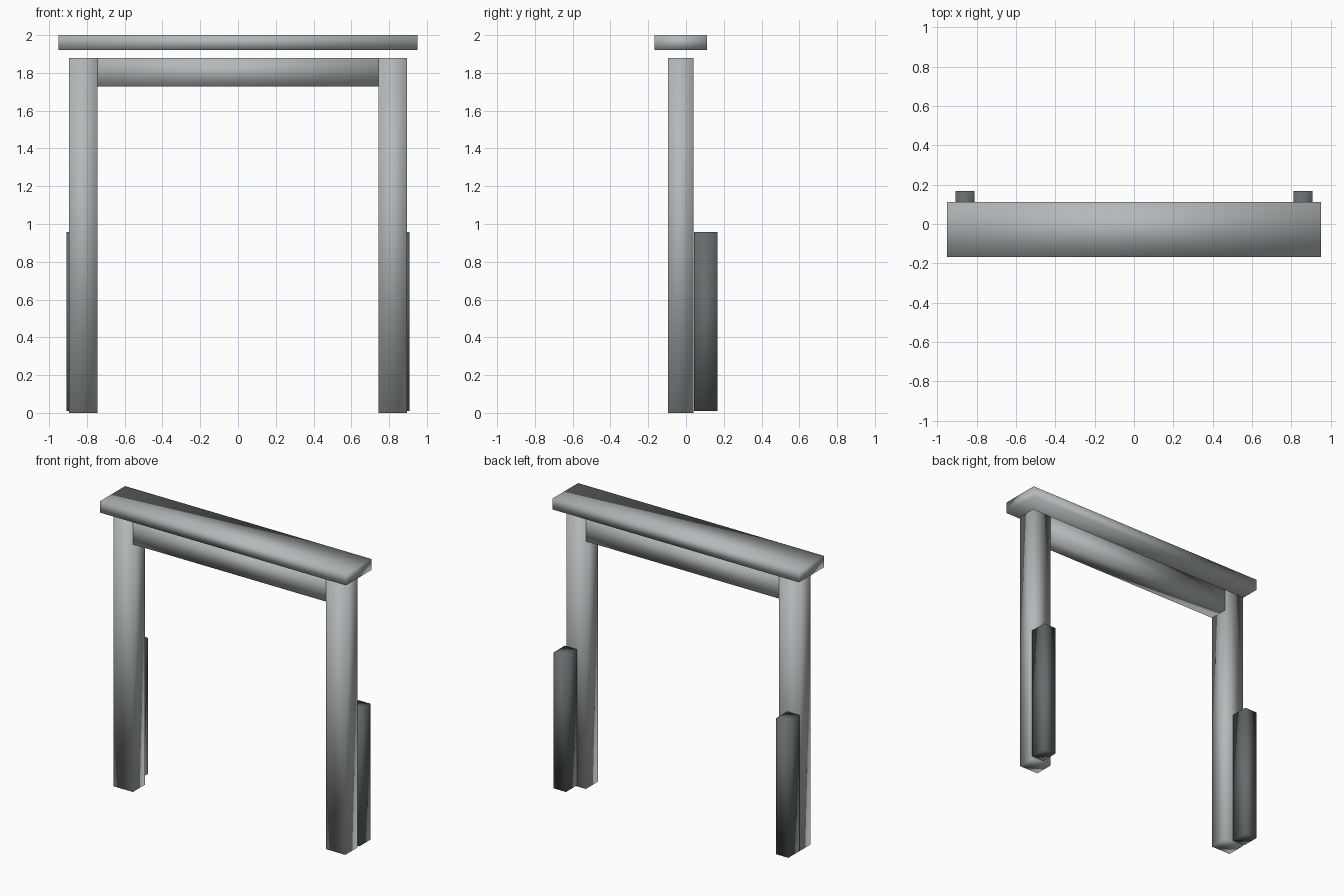
import bpy
import bmesh
from mathutils import Vector

default = bpy.data.objects.get("Cube")
if default:
    bpy.data.objects.remove(default, do_unlink=True)


def make_material(name, colour):
    mat = bpy.data.materials.new(name)
    mat.use_nodes = True
    mat.diffuse_color = colour
    mat.node_tree.nodes["Principled BSDF"].inputs["Base Color"].default_value = colour
    return mat


light_grey = make_material("light grey", (0.45, 0.48, 0.49, 1))
dark_grey = make_material("dark grey", (0.13, 0.145, 0.15, 1))


def block(name, low, high, material):
    """Softly shaded block between two opposite corners."""
    low, high = Vector(low), Vector(high)
    centre, size = (low + high) / 2, high - low
    bm = bmesh.new()
    bmesh.ops.create_cube(bm, size=1)
    bmesh.ops.scale(bm, vec=size, verts=bm.verts)
    for face in bm.faces:
        face.smooth = True
    mesh = bpy.data.meshes.new(name)
    bm.to_mesh(mesh)
    bm.free()
    mesh.materials.append(material)
    obj = bpy.data.objects.new(name, mesh)
    obj.location = centre
    bpy.context.collection.objects.link(obj)
    return obj


FRONT, BACK = -0.095, 0.04
POST_IN, POST_OUT, POST_TOP = 0.745, 0.895, 1.88

# Posts, each with a shorter dark support behind it
for side, sign in (("left", 1), ("right", -1)):
    post_x = sorted((sign * POST_IN, sign * POST_OUT))
    support_x = sorted((sign * 0.81, sign * 0.907))
    block(side + "_post", (post_x[0], FRONT, 0), (post_x[1], BACK, POST_TOP), light_grey)
    block(side + "_rear_support", (support_x[0], BACK + 0.002, 0.01),
          (support_x[1], 0.167, 0.957), dark_grey)

# Crossbeam between the posts
block("crossbeam", (-POST_IN, FRONT, 1.727), (POST_IN, BACK, POST_TOP), light_grey)

# Cap plank above a narrow gap
block("cap_plank", (-0.95, -0.167, 1.922), (0.95, 0.112, 2), light_grey)
